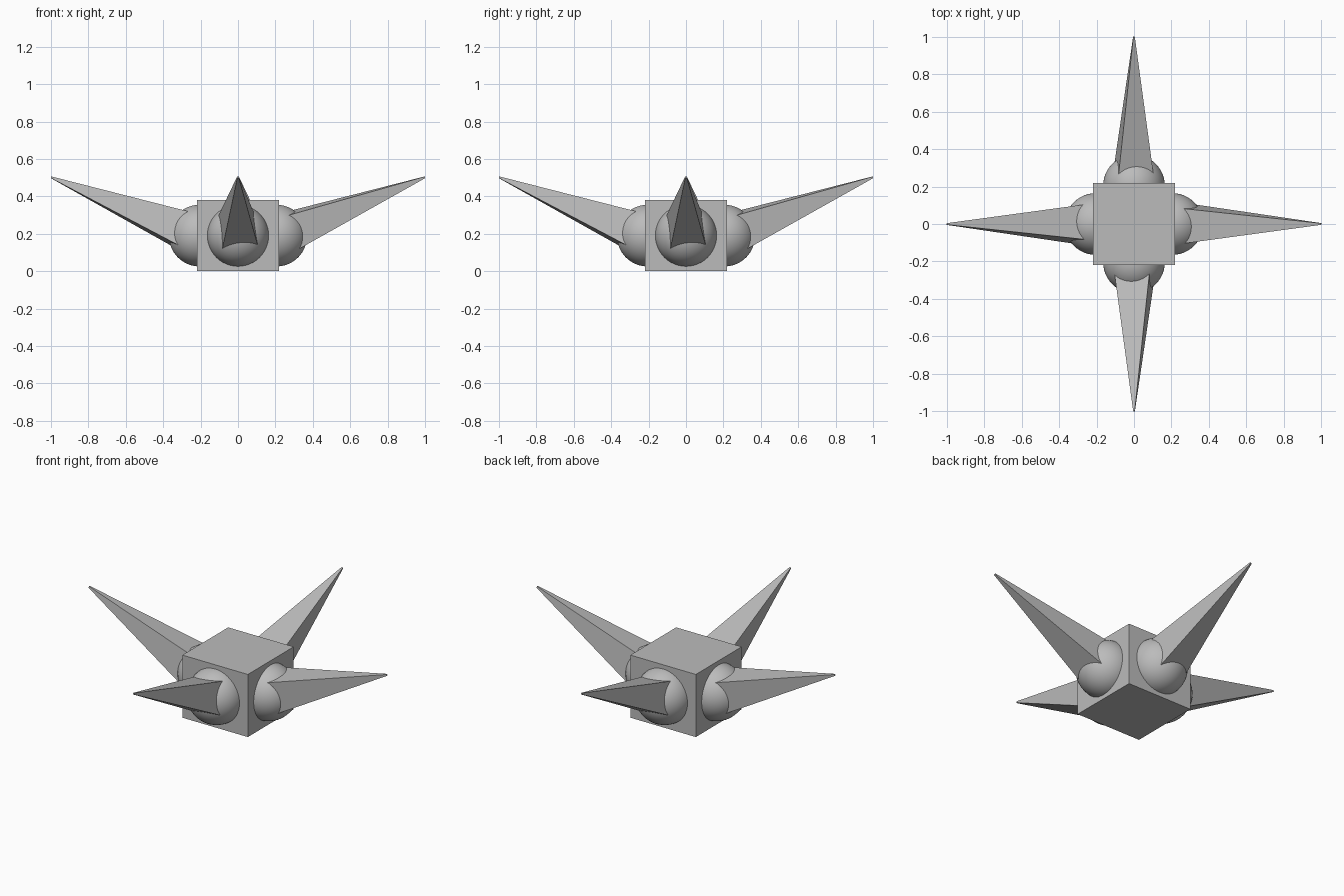
import bpy, bmesh, math
from mathutils import Matrix, Vector

if "Cube" in bpy.data.objects:
    bpy.data.objects.remove(bpy.data.objects["Cube"])

grey = bpy.data.materials.new("grey")
grey.diffuse_color = (0.5, 0.5, 0.5, 1)
grey.use_nodes = True
grey.node_tree.nodes["Principled BSDF"].inputs["Base Color"].default_value = grey.diffuse_color


def make_object(name, bm):
    mesh = bpy.data.meshes.new(name)
    bm.to_mesh(mesh)
    bm.free()
    mesh.materials.append(grey)
    obj = bpy.data.objects.new(name, mesh)
    bpy.context.collection.objects.link(obj)
    return obj


# central block
bm = bmesh.new()
bmesh.ops.create_cube(bm, size=1, matrix=Matrix.Translation((0, 0, 0.19)) @ Matrix.Diagonal((0.44, 0.44, 0.38, 1)))
make_object("body_block", bm)

# front spike frame: square pyramid rising outward, slightly rolled about its axis
base, tip = Vector((0, -0.22, 0.19)), Vector((0, -1, 0.502))
axis = (tip - base).normalized()
side = Vector((1, 0, 0))
frame = Matrix((side, axis.cross(side), axis)).transposed().to_4x4()
frame = Matrix.Translation((base + tip) / 2) @ frame @ Matrix.Rotation(math.radians(45 + 6.5), 4, 'Z')
length = (tip - base).length

for i, label in enumerate(("front", "right", "back", "left")):
    turn = Matrix.Rotation(i * math.pi / 2, 4, 'Z')

    # ball joint half sunk into each side of the block
    bm = bmesh.new()
    bmesh.ops.create_uvsphere(bm, u_segments=48, v_segments=24, radius=0.165,
                              matrix=turn @ Matrix.Translation((0, -0.205, 0.19)))
    for f in bm.faces:
        f.smooth = True
    make_object(label + "_ball", bm)

    # spike with a tiny blunt tip
    bm = bmesh.new()
    bmesh.ops.create_cone(bm, cap_ends=True, segments=4, radius1=0.147, radius2=0.006,
                          depth=length, matrix=turn @ frame)
    make_object(label + "_spike", bm)
